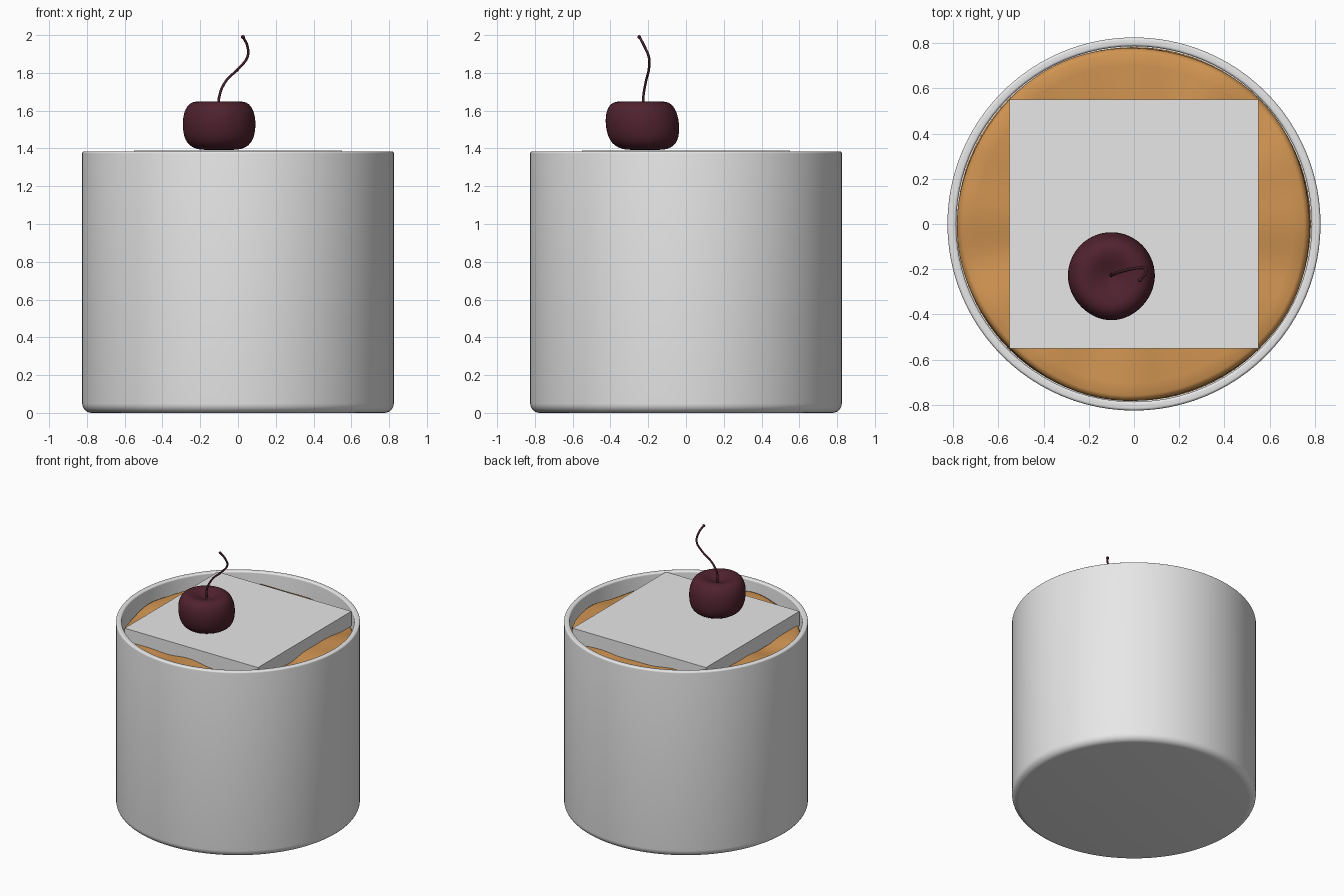
import bpy, bmesh
from math import sin, cos, pi, atan2, radians
from mathutils import Vector

cube = bpy.data.objects.get("Cube")
if cube:
    bpy.data.objects.remove(cube, do_unlink=True)


def material(name, color):
    m = bpy.data.materials.new(name)
    m.use_nodes = True
    rgba = (*color, 1)
    m.diffuse_color = rgba
    m.node_tree.nodes["Principled BSDF"].inputs["Base Color"].default_value = rgba
    return m


WHITE = material("white ceramic", (0.8, 0.8, 0.8))
CARAMEL = material("caramel", (0.64, 0.3, 0.085))
CHERRY = material("dark cherry red", (0.08, 0.016, 0.028))
STEM = material("dark stem brown", (0.06, 0.016, 0.024))


def finish(name, bm, mat, angle=35):
    bmesh.ops.recalc_face_normals(bm, faces=bm.faces)
    mesh = bpy.data.meshes.new(name)
    bm.to_mesh(mesh)
    bm.free()
    mesh.materials.append(mat)
    obj = bpy.data.objects.new(name, mesh)
    bpy.context.collection.objects.link(obj)
    bpy.ops.object.select_all(action="DESELECT")
    bpy.context.view_layer.objects.active = obj
    obj.select_set(True)
    bpy.ops.object.shade_smooth_by_angle(angle=radians(angle))
    return obj


def lathe(profile, steps):
    """Spin a radius/height profile around z."""
    bm = bmesh.new()
    verts = [bm.verts.new((r, 0, z)) for r, z in profile]
    edges = [bm.edges.new(pair) for pair in zip(verts, verts[1:])]
    bmesh.ops.spin(bm, geom=verts + edges, cent=(0, 0, 0), axis=(0, 0, 1),
                   angle=2 * pi, steps=steps)
    bmesh.ops.remove_doubles(bm, verts=bm.verts, dist=0.0001)
    return bm


def arc(r, z, radius, start, end, n=6):
    """Quarter-round profile points, angles in degrees."""
    angles = [radians(start + (end - start) * i / n) for i in range(n + 1)]
    return [(r + radius * cos(a), z + radius * sin(a)) for a in angles]


# Cup: rounded foot, thin wall, soft rim
R, H = 0.825, 1.385
profile = [(0, 0)] + arc(R - 0.05, 0.05, 0.05, -90, 0)
profile += arc(R - 0.012, H - 0.012, 0.012, 0, 90)
profile += arc(R - 0.027, H - 0.012, 0.012, 90, 180)
profile += [(R - 0.039, 0.08), (0, 0.08)]
finish("cup", lathe(profile, 96), WHITE)

# Filling: body with an uneven poured surface
TOP = 1.29
profile = [(0, 0.08), (0.782, 0.08), (0.784, TOP - 0.03), (0.775, TOP - 0.008)]
profile += [(0.76 * (1 - i / 14), TOP) for i in range(15)]
bm = lathe(profile, 96)
for v in bm.verts:
    if v.co.z > 1:
        a = atan2(v.co.y, v.co.x)
        r = v.co.xy.length
        wave = 0.012 * sin(3 * a + 1) + 0.009 * sin(7 * a) + 0.006 * sin(12 * a + 2)
        v.co.z += wave * r / 0.78
        if r > 0.7:
            v.co.xy *= 1 - 0.005 * (1 + sin(5 * a + 1))
finish("filling", bm, CARAMEL, 60)

# Square slab lying on the filling
bm = bmesh.new()
bmesh.ops.create_cube(bm, size=1)
bmesh.ops.scale(bm, vec=(1.1, 1.1, 0.11), verts=bm.verts)
bmesh.ops.translate(bm, vec=(0, 0, 1.335), verts=bm.verts)
finish("slab", bm, WHITE)

# Cherry: squat, dimpled, leaning slightly forward
profile = [(0, 0.008), (0.05, 0.003), (0.1, 0.002), (0.14, 0.014), (0.17, 0.038),
           (0.187, 0.075), (0.193, 0.12), (0.193, 0.16), (0.186, 0.2),
           (0.17, 0.235), (0.145, 0.255), (0.115, 0.26), (0.08, 0.252),
           (0.045, 0.237), (0.015, 0.227), (0, 0.225)]
bm = lathe(profile, 48)
for v in bm.verts:
    a = atan2(v.co.y, v.co.x)
    front = max(0, -sin(a)) ** 6
    v.co.xy *= 1 + 0.035 * front - 0.02 * max(0, sin(a))
    v.co.y -= 0.08 * (v.co.z - 0.13)
    v.co += Vector((-0.1, -0.225, 1.39))
cherry = finish("cherry", bm, CHERRY, 80)
sub = cherry.modifiers.new("smooth", "SUBSURF")
sub.levels = sub.render_levels = 1

# Stem: bent round curve with a slightly thicker tip
path = [(-0.1, -0.225, 1.605), (-0.1, -0.226, 1.67), (-0.065, -0.212, 1.755),
        (0.005, -0.196, 1.825), (0.05, -0.197, 1.885), (0.05, -0.22, 1.94),
        (0.026, -0.247, 1.992)]
curve = bpy.data.curves.new("stem", "CURVE")
curve.dimensions = "3D"
curve.bevel_depth = 0.008
curve.bevel_resolution = 3
curve.use_fill_caps = True
spline = curve.splines.new("BEZIER")
spline.bezier_points.add(len(path) - 1)
for point, co in zip(spline.bezier_points, path):
    point.co = co
    point.handle_left_type = point.handle_right_type = "AUTO"
    point.radius = 0.85
spline.bezier_points[0].radius = 1.1
curve.materials.append(STEM)
bpy.context.collection.objects.link(bpy.data.objects.new("stem", curve))

bm = bmesh.new()
bmesh.ops.create_uvsphere(bm, u_segments=12, v_segments=8, radius=0.01)
bmesh.ops.translate(bm, vec=(0.026, -0.247, 1.99), verts=bm.verts)
finish("stem_tip", bm, STEM, 80)
